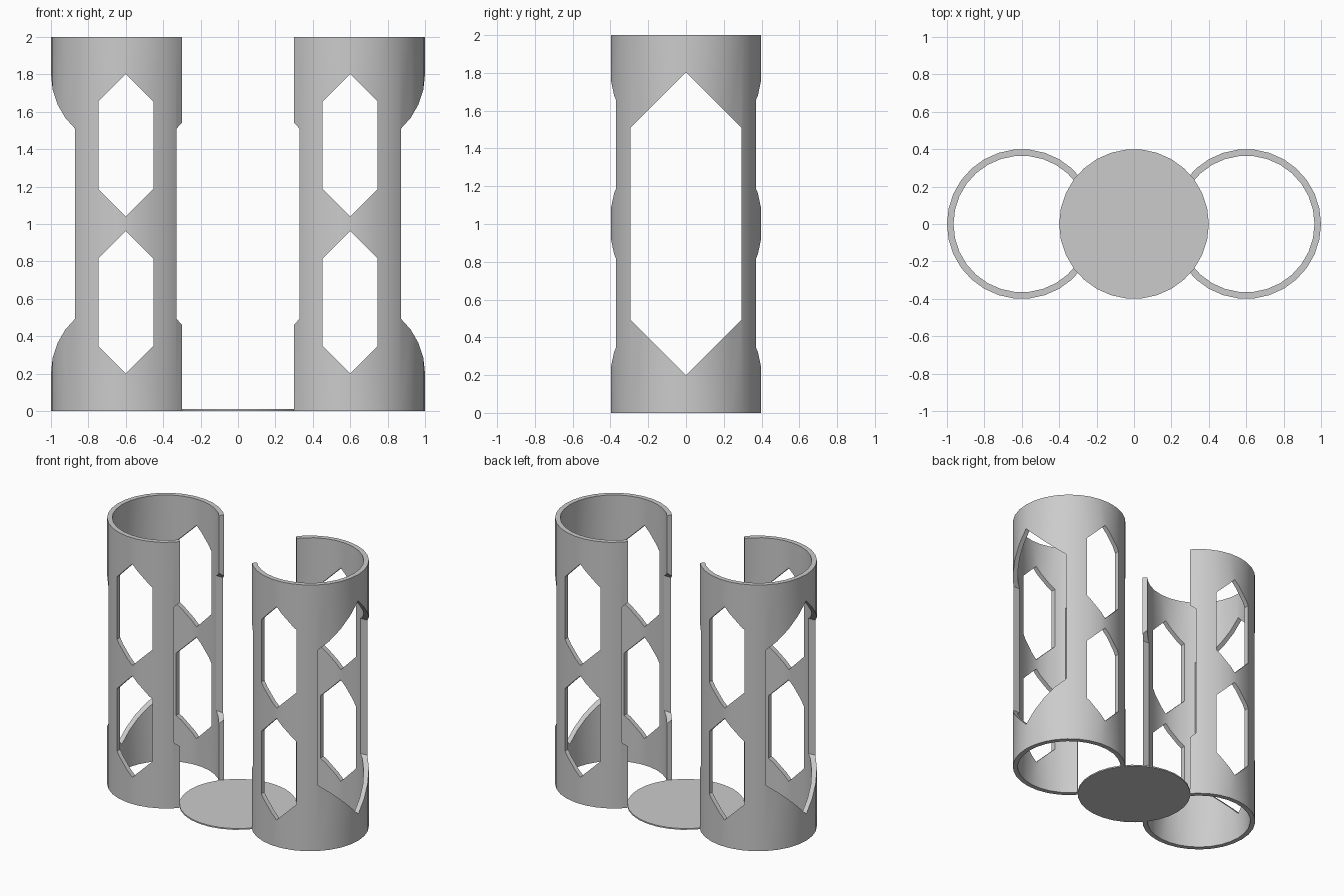
import bpy, bmesh, math
from mathutils import Vector

cube = bpy.data.objects.get("Cube")
if cube:
    bpy.data.objects.remove(cube, do_unlink=True)

SIDES, RADIUS, BORE, HEIGHT, SPACING = 30, 0.4, 0.365, 2.0, 0.6

grey = bpy.data.materials.new("light grey")
grey.use_nodes = True
colour = (0.6, 0.6, 0.6, 1)
grey.diffuse_color = colour
grey.node_tree.nodes["Principled BSDF"].inputs["Base Color"].default_value = colour


def prism(name, outline, along):
    """Extrude a closed outline of 3D points into a solid."""
    bm = bmesh.new()
    face = bm.faces.new([bm.verts.new(p) for p in outline])
    top = bmesh.ops.extrude_face_region(bm, geom=[face])["geom"]
    bmesh.ops.translate(bm, vec=along,
                        verts=[g for g in top if isinstance(g, bmesh.types.BMVert)])
    bmesh.ops.recalc_face_normals(bm, faces=bm.faces)
    mesh = bpy.data.meshes.new(name)
    bm.to_mesh(mesh)
    bm.free()
    mesh.materials.append(grey)
    obj = bpy.data.objects.new(name, mesh)
    bpy.context.collection.objects.link(obj)
    return obj


def cylinder(name, x, radius, bottom, top):
    step = math.tau / SIDES
    ring = [Vector((x + radius * math.cos(i * step), radius * math.sin(i * step), bottom))
            for i in range(SIDES)]
    return prism(name, ring, Vector((0, 0, top - bottom)))


def window(name, x, axis, half, bottom, top):
    """Tall pointed window whose slopes rise at about 45 degrees."""
    side = Vector((0, 1, 0)) if axis == "x" else Vector((1, 0, 0))
    along = Vector((1, 0, 0)) if axis == "x" else Vector((0, 1, 0))
    rise = half
    profile = [(0, bottom), (half, bottom + rise), (half, top - rise),
               (0, top), (-half, top - rise), (-half, bottom + rise)]
    start = Vector((x, 0, 0)) - along * 0.5
    return prism(name, [start + side * u + Vector((0, 0, v)) for u, v in profile], along)


def carve(obj, cutters):
    """Subtract every cutter, apply the result and discard the cutters."""
    for cutter in cutters:
        cutter.hide_render = True
        mod = obj.modifiers.new("cut", "BOOLEAN")
        mod.operation, mod.solver, mod.object = "DIFFERENCE", "EXACT", cutter
    graph = bpy.context.evaluated_depsgraph_get()
    mesh = bpy.data.meshes.new_from_object(obj.evaluated_get(graph))
    obj.modifiers.clear()
    obj.data = mesh
    for cutter in cutters:
        bpy.data.objects.remove(cutter, do_unlink=True)


# Two open tubes with windows, each cut back by the central cylinder
for label, x in (("left", SPACING), ("right", -SPACING)):
    tube = cylinder(label + "_tube", x, RADIUS, 0, HEIGHT)
    carve(tube, [
        cylinder("bore", x, BORE, -0.1, HEIGHT + 0.1),
        cylinder("central_gap", 0, RADIUS, -0.1, HEIGHT + 0.1),
        window("side_window", x, "x", 0.294, 0.2, 1.803),
        window("lower_window", x, "y", 0.147, 0.2, 0.963),
        window("upper_window", x, "y", 0.147, 1.04, 1.803),
    ])

# Thin round plate between the tubes
cylinder("base_disc", 0, RADIUS, 0, 0.01)

# Soft shading round the walls, crisp cut edges
bpy.ops.object.select_all(action="DESELECT")
for name in ("left_tube", "right_tube", "base_disc"):
    obj = bpy.data.objects[name]
    obj.select_set(True)
    bpy.context.view_layer.objects.active = obj
bpy.ops.object.shade_smooth_by_angle(angle=math.radians(30))
